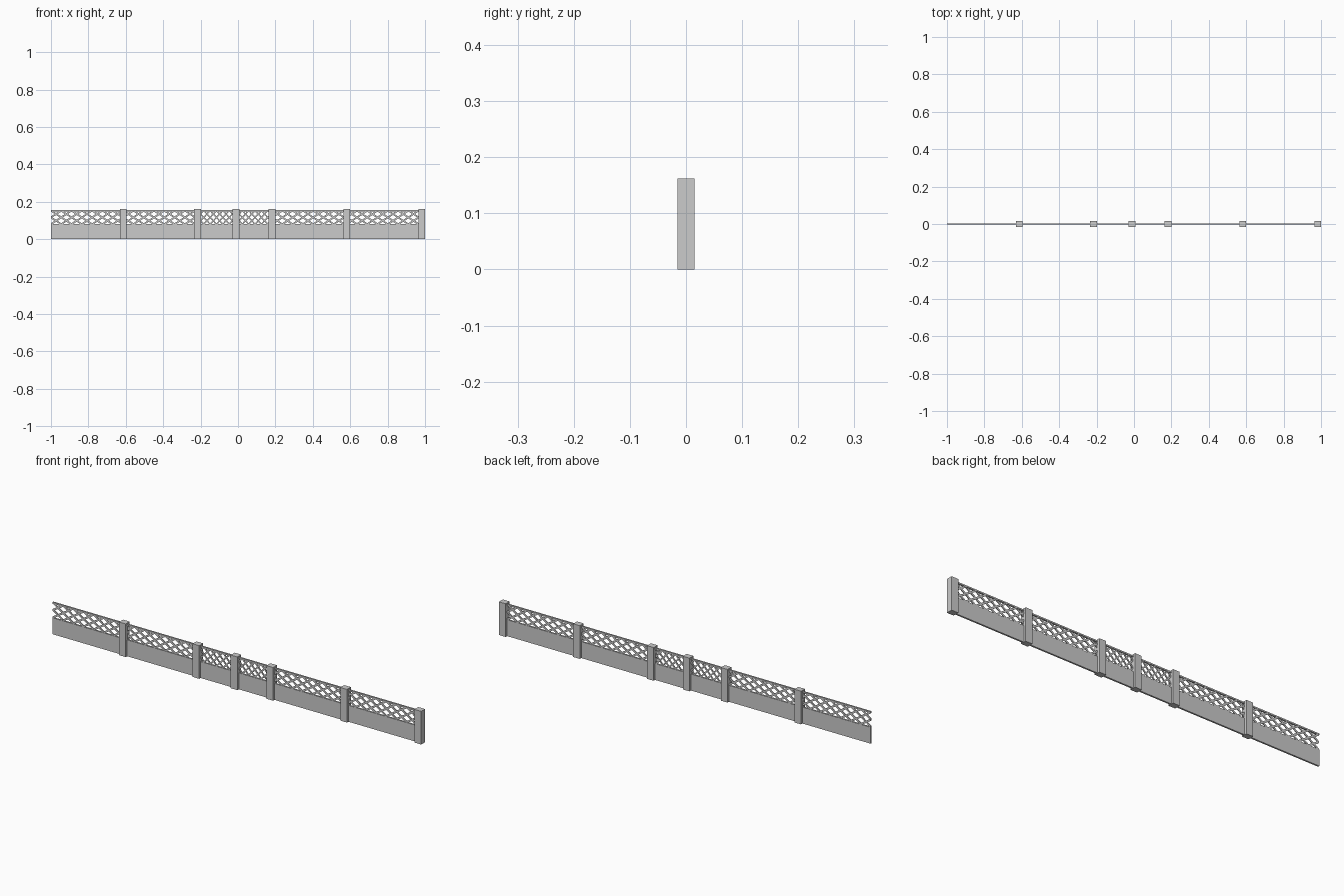
import bpy, bmesh, math
from mathutils import Vector

if "Cube" in bpy.data.objects:
    bpy.data.objects.remove(bpy.data.objects["Cube"])

mat = bpy.data.materials.new("light_grey")
mat.diffuse_color = (0.6, 0.6, 0.6, 1)
mat.use_nodes = True
mat.node_tree.nodes["Principled BSDF"].inputs["Base Color"].default_value = mat.diffuse_color

POST_W, POST_D, POST_H = 0.036, 0.030, 0.162
BOARD_H, RAIL_TOP = 0.08, 0.156
THICK = 0.008
RAIL_H = 0.007


def finish(name, bm):
    bmesh.ops.recalc_face_normals(bm, faces=bm.faces)
    me = bpy.data.meshes.new(name)
    bm.to_mesh(me)
    bm.free()
    me.materials.append(mat)
    ob = bpy.data.objects.new(name, me)
    bpy.context.collection.objects.link(ob)
    return ob


def add_prism(bm, outline, y0, y1):
    """Extrude an x-z outline between two y values."""
    a = [bm.verts.new((x, y0, z)) for x, z in outline]
    b = [bm.verts.new((x, y1, z)) for x, z in outline]
    bm.faces.new(a)
    bm.faces.new(b[::-1])
    n = len(a)
    for i in range(n):
        j = (i + 1) % n
        bm.faces.new((a[j], a[i], b[i], b[j]))


def box(name, x0, x1, y, z0, z1):
    bm = bmesh.new()
    add_prism(bm, [(x0, z0), (x1, z0), (x1, z1), (x0, z1)], -y, y)
    return finish(name, bm)


def lattice(name, x0, x1, pitch, strip):
    """Two crossing layers of slanted slats, trimmed to the panel ends."""
    z0, z1 = BOARD_H, RAIL_TOP - RAIL_H / 2
    run = 2 * pitch
    w = strip * math.hypot(run, z1 - z0) / (z1 - z0)
    bm = bmesh.new()
    count = math.ceil((x1 - x0) / pitch)
    for side in (-1, 1):
        for i in range(-3, count + 3):
            s = x0 + i * pitch
            lo, hi = (s, s + run) if side > 0 else (s + run, s)
            y0, y1 = (-0.003, 0.0005) if side > 0 else (-0.0005, 0.003)
            add_prism(bm, [(lo - w / 2, z0), (lo + w / 2, z0),
                           (hi + w / 2, z1), (hi - w / 2, z1)], y0, y1)
    for x, d in ((x0, -1), (x1, 1)):
        geom = bm.verts[:] + bm.edges[:] + bm.faces[:]
        cut = bmesh.ops.bisect_plane(bm, geom=geom, plane_co=(x, 0, 0),
                                     plane_no=Vector((d, 0, 0)), clear_outer=True)
        edges = [e for e in cut["geom_cut"] if isinstance(e, bmesh.types.BMEdge)]
        bmesh.ops.holes_fill(bm, edges=edges)
    return finish(name, bm)


# Square posts
posts = [-0.614, -0.217, -0.011, 0.182, 0.581, 0.982]
for i, x in enumerate(posts):
    box(f"post_{i + 1}", x - POST_W / 2, x + POST_W / 2, POST_D / 2, 0, POST_H)

# Solid board, lattice and rails of each bay; the two short bays are tighter
ends = [-1.0] + posts
for i in range(len(posts)):
    x0, x1 = ends[i], ends[i + 1]
    short = x1 - x0 < 0.3
    box(f"board_{i + 1}", x0, x1, THICK / 2, 0, BOARD_H)
    box(f"top_rail_{i + 1}", x0, x1, THICK / 2, RAIL_TOP - RAIL_H, RAIL_TOP)
    lattice(f"lattice_{i + 1}", x0, x1, 0.034 if short else 0.055,
            0.007 if short else 0.009)
